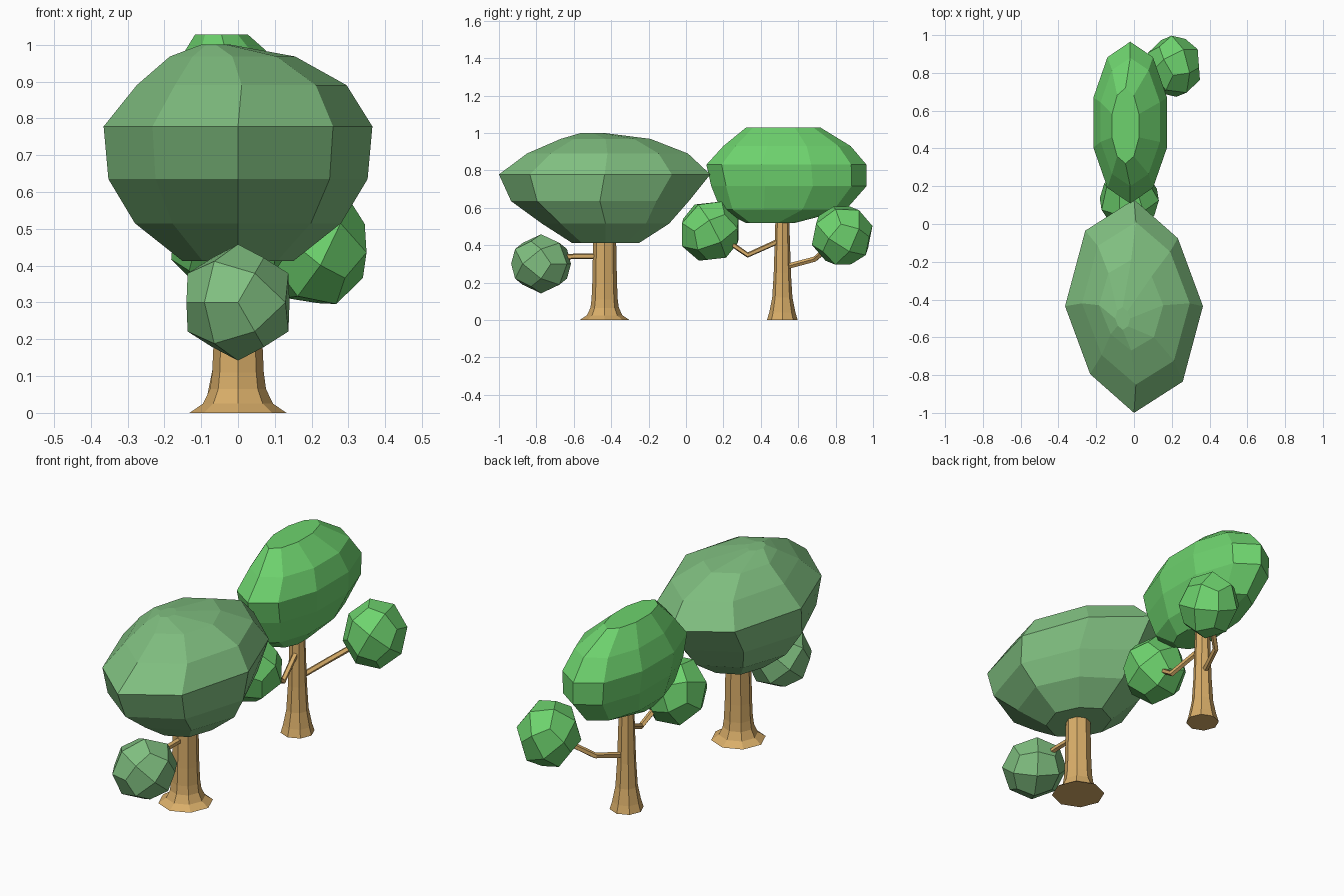
import bpy, bmesh, math
from mathutils import Vector, Euler, Matrix

if "Cube" in bpy.data.objects:
    bpy.data.objects.remove(bpy.data.objects["Cube"])


def material(name, rgb):
    m = bpy.data.materials.new(name)
    m.diffuse_color = (*rgb, 1)
    m.use_nodes = True
    m.node_tree.nodes["Principled BSDF"].inputs["Base Color"].default_value = m.diffuse_color
    return m


SAGE = material("sage leaves", (0.215, 0.52, 0.215))
BRIGHT = material("bright green leaves", (0.155, 0.65, 0.155))
WOOD = material("tan wood", (0.69, 0.42, 0.14))


def finish(bm, name, mat):
    bmesh.ops.remove_doubles(bm, verts=bm.verts, dist=0.0005)
    bmesh.ops.recalc_face_normals(bm, faces=bm.faces)
    me = bpy.data.meshes.new(name)
    bm.to_mesh(me)
    bm.free()
    me.materials.append(mat)
    ob = bpy.data.objects.new(name, me)
    bpy.context.collection.objects.link(ob)
    return ob


def skin(bm, loops):
    """Join loops of vertices with quads and cap both ends."""
    n = len(loops[0])
    for a, b in zip(loops, loops[1:]):
        for i in range(n):
            j = (i + 1) % n
            bm.faces.new((a[i], a[j], b[j], b[i]))
    bm.faces.new(loops[0][::-1])
    bm.faces.new(loops[-1])


def stack(name, rings, n, mat, pulled=()):
    """Horizontal oval rings (z, cx, cy, rx, ry), one vertex facing the front.
    Corners listed in pulled are drawn inwards a little."""
    bm = bmesh.new()
    loops = []
    for z, cx, cy, rx, ry in rings:
        loop = []
        for i in range(n):
            f = 0.9 if i in pulled else 1
            a = math.tau * i / n
            loop.append(bm.verts.new((cx + f * rx * math.sin(a), cy - f * ry * math.cos(a), z)))
        loops.append(loop)
    skin(bm, loops)
    return finish(bm, name, mat)


def trunk(name, x, y, profile):
    stack(name, [(z, x, y, r, r) for r, z in profile], 8, WOOD)


def branch(name, points, r=0.015, n=5):
    bm = bmesh.new()
    pts = [Vector(p) for p in points]
    loops = []
    for k, p in enumerate(pts):
        d = (pts[min(k + 1, len(pts) - 1)] - pts[max(k - 1, 0)]).normalized()
        side = d.cross(Vector((0, 0, 1))).normalized()
        up = side.cross(d)
        loops.append([bm.verts.new(p + r * (side * math.cos(math.tau * i / n)
                                            + up * math.sin(math.tau * i / n)))
                      for i in range(n)])
    skin(bm, loops)
    finish(bm, name, WOOD)


def leaf_ball(name, centre, size, rot, mat):
    """Cube divided once and rounded: 24 flat faces."""
    bm = bmesh.new()
    bmesh.ops.create_cube(bm, size=2)
    bmesh.ops.subdivide_edges(bm, edges=bm.edges[:], cuts=1, use_grid_fill=True)
    for v in bm.verts:
        corner = min(abs(c) for c in v.co) > 0.5
        p = rot @ v.co.normalized() * (0.94 if corner else 1)
        v.co = Vector(centre) + Vector([a * b for a, b in zip(p, size)])
    finish(bm, name, mat)


def turned(*degrees):
    return Euler([math.radians(a) for a in degrees]).to_matrix()


# Cube corner towards the front, so the outline is a hexagon with a point on top
forward = Vector((-1, -1, -1)).normalized()
up = Vector((1, -1, 0)).normalized()
CORNER_ON = Matrix((forward.cross(up), forward, up))

# Front tree: wide trunk, big crown, one low leaf ball
trunk("front_trunk", 0, -0.435, [(0.132, 0), (0.095, 0.025), (0.076, 0.065),
                                 (0.07, 0.11), (0.066, 0.2), (0.06, 0.5)])
stack("front_crown", [(0.412, 0, -0.43, 0.15, 0.18),
                      (0.515, 0, -0.43, 0.28, 0.34),
                      (0.635, 0, -0.46, 0.352, 0.475),
                      (0.778, 0, -0.435, 0.365, 0.565),
                      (0.89, 0.01, -0.42, 0.285, 0.43),
                      (0.968, -0.015, -0.43, 0.17, 0.24),
                      (1.0, -0.06, -0.5, 0.04, 0.06)], 8, SAGE, pulled=(3, 7))
branch("front_branch", [(0, -0.43, 0.34), (0, -0.6, 0.34), (0, -0.72, 0.33)])
leaf_ball("front_leaf_ball", (0, -0.775, 0.3), (0.158, 0.17, 0.158), CORNER_ON, SAGE)

# Back tree: slim trunk, narrow crown, two leaf balls on bent branches
trunk("back_trunk", -0.015, 0.515, [(0.082, 0), (0.07, 0.04), (0.054, 0.12),
                                    (0.046, 0.25), (0.035, 0.6)])
stack("back_crown", [(0.518, -0.02, 0.45, 0.085, 0.13),
                     (0.59, -0.02, 0.52, 0.15, 0.335),
                     (0.715, -0.02, 0.55, 0.195, 0.415),
                     (0.83, -0.02, 0.537, 0.205, 0.428),
                     (0.93, -0.02, 0.54, 0.165, 0.34),
                     (1.028, -0.045, 0.52, 0.075, 0.2)], 10, BRIGHT)
branch("back_branch_inner", [(-0.015, 0.515, 0.43), (0.03, 0.33, 0.347),
                             (0, 0.18, 0.45)])
branch("back_branch_outer", [(-0.015, 0.52, 0.28), (0.045, 0.69, 0.325),
                             (0.17, 0.8, 0.42)])
leaf_ball("inner_leaf_ball", (-0.025, 0.13, 0.475), (0.166, 0.172, 0.174),
          turned(30, 20, 20), BRIGHT)
leaf_ball("outer_leaf_ball", (0.212, 0.835, 0.452), (0.152, 0.17, 0.172),
          turned(-25, 30, 15), BRIGHT)
